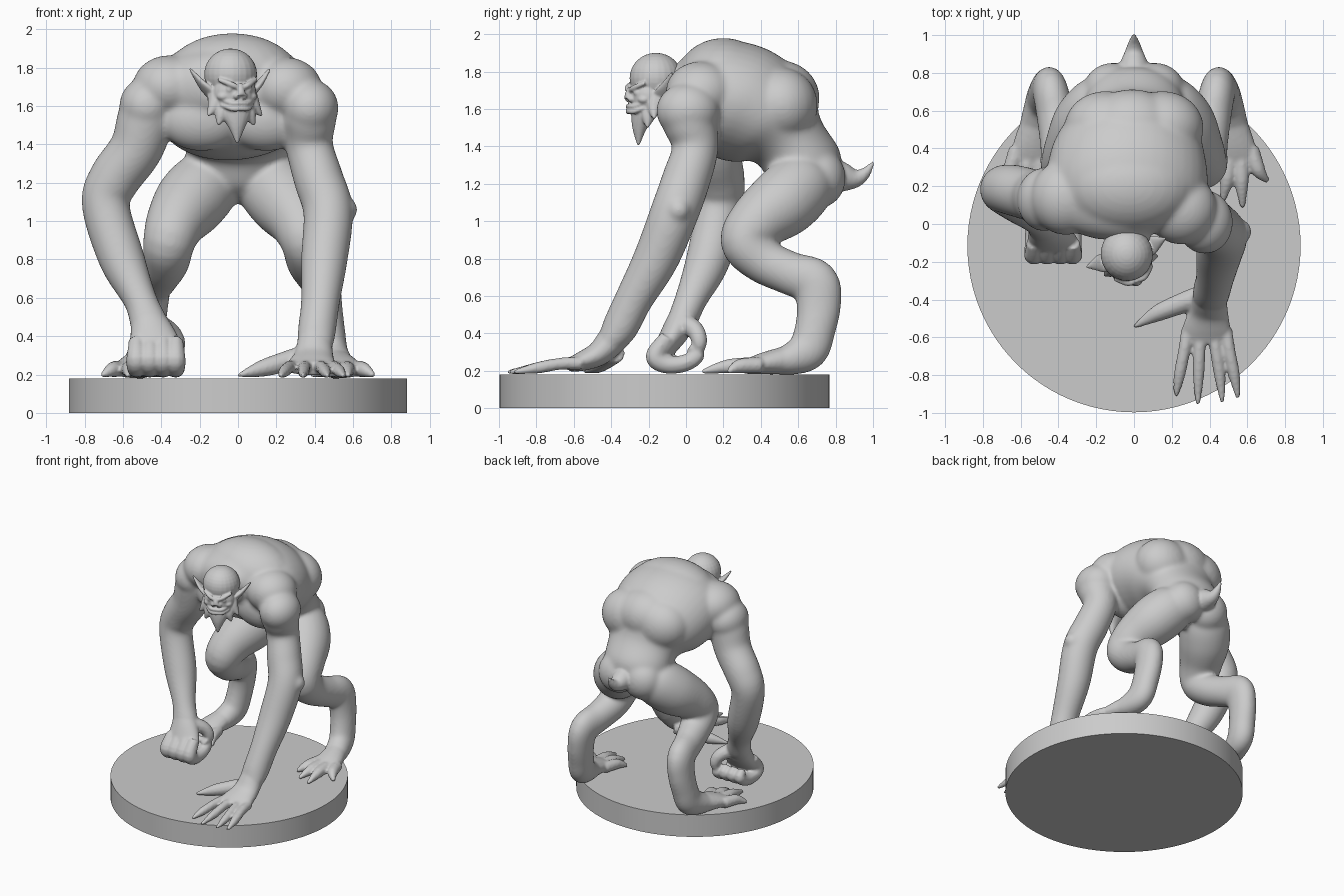
import bpy, bmesh, math
from mathutils import Vector, Matrix


def spline(p, t):
    """Catmull-Rom point through a list of vectors, t in 0..len-1."""
    i = min(int(t), len(p) - 2)
    f = t - i
    a, b, c, d = p[max(i - 1, 0)], p[i], p[i + 1], p[min(i + 2, len(p) - 1)]
    return 0.5 * (2 * b + (c - a) * f + (2 * a - 5 * b + 4 * c - d) * f * f
                  + (3 * b - a - 3 * c + d) * f ** 3)


def tube(bm, pts, seg=16, sub=5, flip=1, mat=Matrix()):
    """Limb through (x, y, z, side radius[, other radius])."""
    v = [Vector((q[0] * flip, *q[1:4], q[-1])) for q in pts]
    n = (len(v) - 1) * sub
    rows = [spline(v, k / sub) for k in range(n + 1)]
    pos = [Vector(r[:3]) for r in rows]
    span = pos[-1] - pos[0]
    ref = Vector((0, 1, 0)) if abs(span.x) > 0.75 * span.length else Vector((1, 0, 0))
    rings = []
    for k, r in enumerate(rows):
        t = (pos[min(k + 1, n)] - pos[max(k - 1, 0)]).normalized()
        u = (ref - t * ref.dot(t)).normalized()
        w = t.cross(u)
        a, b = max(r[3], .004), max(r[4], .004)
        rings.append([bm.verts.new(mat @ (pos[k] + u * a * math.cos(j * math.tau / seg)
                                          + w * b * math.sin(j * math.tau / seg)))
                      for j in range(seg)])
    for p, q in zip(rings, rings[1:]):
        for j in range(seg):
            bm.faces.new((p[j], p[j - 1], q[j - 1], q[j]))
    bm.faces.new(rings[0])
    bm.faces.new(rings[-1][::-1])


def blob(bm, c, r, mat=Matrix()):
    r = r if isinstance(r, tuple) else (r, r, r)
    m = mat @ Matrix.Translation(c) @ Matrix.Diagonal((*r, 1))
    bmesh.ops.create_uvsphere(bm, u_segments=24, v_segments=16, radius=1, matrix=m)


def finish(bm, name, voxel, smooth):
    """Fuse the overlapping parts into one smooth skin."""
    bmesh.ops.recalc_face_normals(bm, faces=bm.faces)
    me = bpy.data.meshes.new(name)
    bm.to_mesh(me)
    bm.free()
    ob = bpy.data.objects.new(name, me)
    bpy.context.collection.objects.link(ob)
    m = ob.modifiers.new("fuse", 'REMESH')
    m.mode, m.voxel_size, m.use_smooth_shade = 'VOXEL', voxel, True
    s = ob.modifiers.new("soften", 'SMOOTH')
    s.factor, s.iterations = 0.5, smooth
    return ob


# round base
bpy.ops.mesh.primitive_cylinder_add(vertices=96, radius=0.882, depth=0.18,
                                    location=(0, -0.115, 0.09))
bpy.context.object.name = "round_base"
bpy.ops.object.shade_smooth_by_angle()

core = bmesh.new()
# torso from neck to pelvis
tube(core, [(-.03, -.06, 1.70, .16, .12), (-.04, .03, 1.70, .35, .21),
            (-.04, .16, 1.67, .42, .30), (-.03, .32, 1.62, .42, .32),
            (-.01, .46, 1.53, .37, .28), (0, .555, 1.42, .285, .205),
            (0, .645, 1.27, .26, .205), (0, .71, 1.14, .19, .125)], seg=40)
blob(core, (-.03, .20, 1.74), (.36, .26, .24))
tube(core, [(-.03, -.14, 1.68, .10), (-.03, -.02, 1.71, .13), (-.03, .1, 1.72, .16)])
# shoulder masses, chest, back and seat
blob(core, (-.36, .14, 1.70), (.19, .20, .165))
blob(core, (-.475, .13, 1.60), (.145, .17, .15))
blob(core, (.25, .08, 1.69), (.19, .19, .165))
blob(core, (.375, .01, 1.59), (.15, .17, .15))
blob(core, (-.01, .50, 1.66), (.25, .215, .20))
for s in (-1, 1):
    blob(core, (s * .17 - .02, .08, 1.53), (.22, .13, .165))
    blob(core, (s * .15, .51, 1.62), (.22, .195, .20))
    blob(core, (s * .11, .71, 1.23), (.16, .145, .16))

# upper limbs: arm of the open hand, arm of the fist, both legs
tube(core, [(.30, .02, 1.66, .10), (.365, .01, 1.56, .145), (.37, .05, 1.4, .125),
            (.42, 0, 1.22, .13), (.47, -.06, 1.05, .13), (.45, -.16, .8, .122),
            (.43, -.28, .58, .102), (.41, -.36, .42, .10, .095),
            (.40, -.43, .33, .09, .06)], seg=24)
blob(core, (.56, -.04, 1.06), .065)
tube(core, [(-.40, .12, 1.68, .12), (-.47, .13, 1.56, .15), (-.53, .15, 1.38, .14),
            (-.645, .18, 1.22, .135), (-.69, .18, 1.08, .125), (-.605, .12, .8, .12),
            (-.51, .03, .59, .088), (-.465, -.02, .47, .10, .08),
            (-.44, -.06, .40, .10, .06)], seg=24)
for s in (-1, 1):
    tube(core, [(.08, .68, 1.30, .07), (.14, .64, 1.22, .17), (.24, .53, 1.11, .19),
                (.32, .39, 1.00, .16), (.36, .32, .89, .137), (.375, .41, .79, .122),
                (.41, .56, .72, .105, .117), (.44, .69, .67, .095, .127),
                (.455, .71, .55, .09, .12), (.47, .69, .42, .09, .11),
                (.485, .65, .31, .09, .11), (.51, .55, .26, .09, .085),
                (.53, .46, .245, .09, .06)], seg=24, flip=s)
core_ob = finish(core, "creature_core", 0.01, 26)

# softened core goes into the final skin, together with the fine parts
body = bmesh.new()
bpy.context.view_layer.update()
body.from_object(core_ob, bpy.context.evaluated_depsgraph_get())
bpy.data.objects.remove(core_ob)
# tail
tube(body, [(0, .76, 1.25, .10), (0, .84, 1.235, .08), (0, .91, 1.23, .05),
            (0, .96, 1.26, .03), (0, 1.005, 1.32, .008)])
# open hand
tube(body, [(.41, -.34, .44, .09), (.40, -.40, .36, .092, .08), (.395, -.47, .29, .105, .066),
            (.385, -.56, .25, .13, .052), (.385, -.63, .23, .13, .035)], seg=24)
for x0, x1, y1 in ((.285, .222, -.91), (.35, .338, -.955), (.42, .468, -.945), (.485, .55, -.92)):
    tube(body, [(x0, -.56, .24, .036), (x0 * .7 + x1 * .3, -.67, .238, .033),
                (x0 * .3 + x1 * .7, -.80, .215, .031), (x1, y1, .192, .012)], seg=10)
tube(body, [(.36, -.38, .30, .06), (.24, -.425, .265, .055), (.12, -.475, .23, .044),
            (0, -.545, .195, .01)], seg=10)
# fist
tube(body, [(-.475, -.01, .50, .085, .075), (-.45, -.05, .42, .115, .075),
            (-.43, -.10, .34, .135, .062), (-.425, -.14, .28, .13, .05)], seg=24)
for x in (-.53, -.46, -.39, -.325):
    tube(body, [(x, -.10, .38, .04), (x, -.165, .28, .053), (x, -.11, .235, .05),
                (x, -.01, .24, .047), (x, .06, .285, .042), (x, .02, .33, .028)], seg=10)
tube(body, [(-.42, -.02, .46, .06), (-.345, .05, .415, .05), (-.315, .072, .35, .042),
            (-.33, .06, .29, .025)], seg=10)
# clawed feet
for s in (-1, 1):
    tube(body, [(.51, .56, .26, .08), (.535, .42, .24, .105, .06), (.545, .32, .22, .12, .04)],
         flip=s)
    for x0, x1, y1 in ((.46, .385, .21), (.51, .47, .12), (.565, .575, .085), (.62, .71, .225)):
        tube(body, [(x0, .40, .23, .043), (x0 * .6 + x1 * .4, .6 * .33 + .4 * y1, .225, .04),
                    (x1, y1, .195, .012)], seg=10, flip=s)
finish(body, "creature_body", 0.01, 5)

# head, slightly turned
head = bmesh.new()
M = Matrix.Translation((-.035, -.17, 1.755)) @ Matrix.Rotation(math.radians(20), 4, 'Z')
blob(head, (0, .01, .01), (.138, .142, .135), M)
blob(head, (0, -.045, -.09), (.118, .095, .11), M)
blob(head, (0, -.085, -.145), (.085, .05, .045), M)
# beard-like chin point
tube(head, [(0, -.05, -.15, .10, .07), (0, -.07, -.20, .085, .055), (0, -.085, -.265, .045, .035),
            (0, -.09, -.35, .006)], mat=M)
# nose and lips
tube(head, [(0, -.13, -.04, .015), (0, -.145, -.075, .02), (0, -.148, -.10, .032, .02)], mat=M)
for z, r in ((-.140, .013), (-.168, .014)):
    tube(head, [(-.09, -.085, z + .02, .008), (-.045, -.13, z, r), (0, -.142, z, r),
                (.045, -.13, z, r), (.09, -.085, z + .02, .008)], seg=10, mat=M)
for s in (-1, 1):
    # brows, eyes, cheeks, nostrils, jaw spikes and pointed ears
    tube(head, [(.012, -.14, -.06, .013), (.05, -.135, -.042, .015), (.105, -.09, -.016, .011)],
         seg=10, flip=s, mat=M)
    blob(head, (s * .052, -.115, -.068), .021, M)
    blob(head, (s * .075, -.085, -.105), (.035, .035, .025), M)
    blob(head, (s * .022, -.14, -.103), .016, M)
    tube(head, [(.08, -.02, -.11, .06), (.108, -.04, -.155, .04), (.15, -.055, -.205, .006)],
         seg=10, flip=s, mat=M)
    tube(head, [(.06, -.05, -.16, .05), (.08, -.065, -.205, .035), (.10, -.075, -.255, .006)],
         seg=10, flip=s, mat=M)
    tube(head, [(.10, .0, -.10, .022, .05), (.14, .01, -.06, .02, .052),
                (.175, .015, -.02, .016, .034), (.222, .02, .04, .006)], flip=s, mat=M)
finish(head, "creature_head", 0.006, 4)
